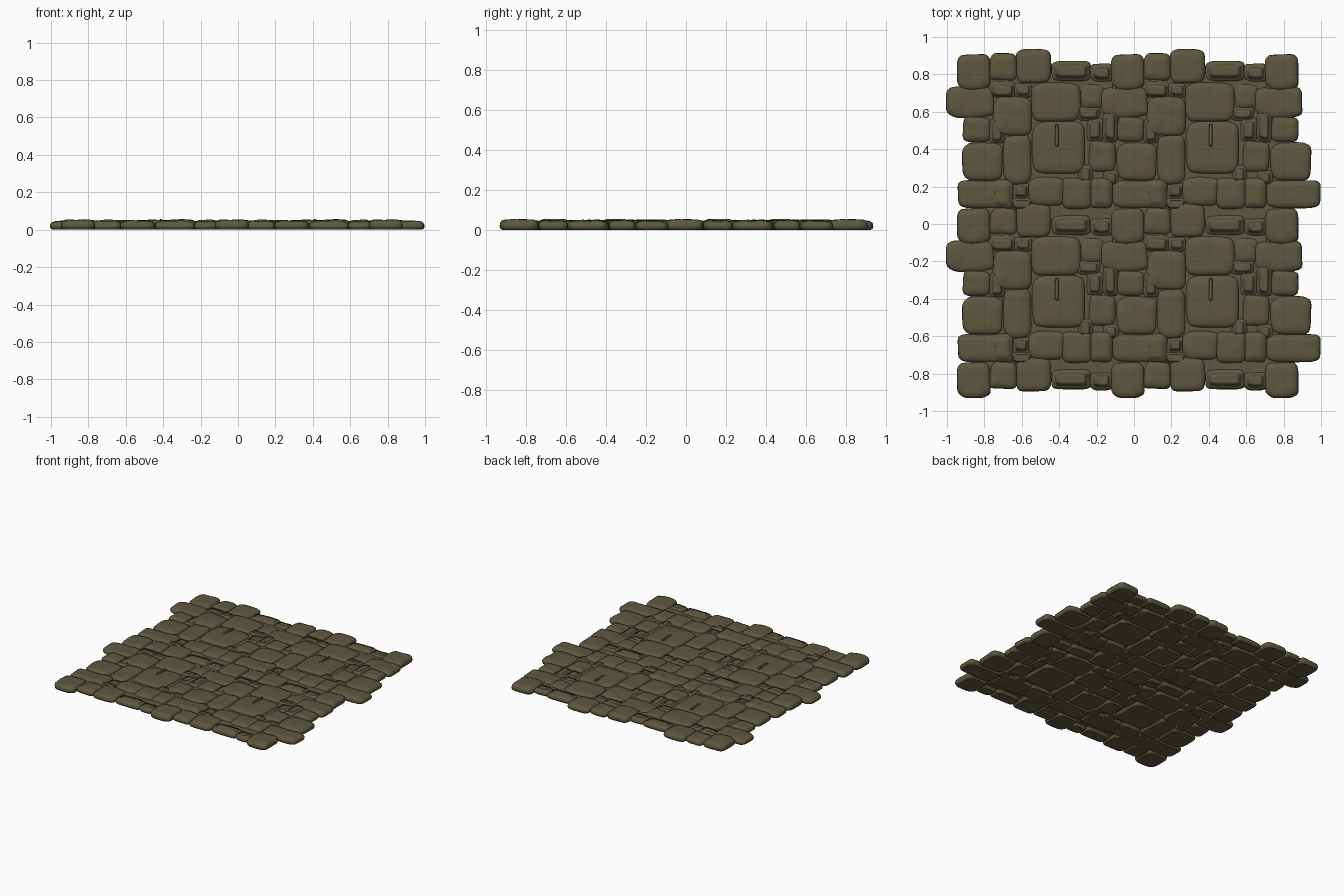
import bpy, bmesh, math, random
from mathutils import Vector, noise

if "Cube" in bpy.data.objects:
    bpy.data.objects.remove(bpy.data.objects["Cube"])

random.seed(4)
STEP = 0.823          # the paving repeats at this pitch in x and y
SEG = 36

stone_mat = bpy.data.materials.new("olive stone")
stone_mat.diffuse_color = (0.112, 0.098, 0.05, 1)
stone_mat.use_nodes = True
stone_mat.node_tree.nodes["Principled BSDF"].inputs["Base Color"].default_value = stone_mat.diffuse_color


def stone_mesh(name, box, h, seed):
    """Rounded, slightly lumpy cobble with a flat underside."""
    x0, x1, y0, y1 = box
    cx, cy, a, b = (x0 + x1) / 2, (y0 + y1) / 2, (x1 - x0) / 2 + .003, (y1 - y0) / 2 + .003
    m = min(a, b)
    off = Vector((seed * 7.3, seed * 3.1, 0))
    # (inset from outline, height)
    rings = [(.014, 0), (.003, .008), (0, .4 * h), (.003, .68 * h), (.012, .86 * h),
             (.026, .955 * h), (.45 * m, .985 * h), (.75 * m, h)]
    bm = bmesh.new()
    loops = []
    for inset, z in rings:
        loop = []
        for i in range(SEG):
            t = 2 * math.pi * i / SEG
            c, s = math.cos(t), math.sin(t)
            x = math.copysign(abs(c) ** .42, c)
            y = math.copysign(abs(s) ** .42, s)
            # lumpy outline
            w = 1 + .10 * noise.noise(Vector((c * 1.1, s * 1.1, 0)) + off) * (.06 / max(m, .06)) ** .5
            px, py = x * (a - min(inset, .8 * a)) * w, y * (b - min(inset, .8 * b)) * w
            # gentle undulation of the upper face
            dz = 0 if z < .5 * h else .005 * noise.noise(Vector((px, py, 0)) * 14 + off)
            loop.append(bm.verts.new((cx + px, cy + py, z + dz)))
        loops.append(loop)
    for lo, up in zip(loops, loops[1:]):
        for i in range(SEG):
            j = (i + 1) % SEG
            bm.faces.new((lo[i], lo[j], up[j], up[i]))
    top = bm.verts.new((cx, cy, h + .005 * noise.noise(off)))
    for i in range(SEG):
        bm.faces.new((loops[-1][i], loops[-1][(i + 1) % SEG], top))
    base = bm.faces.new(loops[0][::-1])
    for f in bm.faces:
        f.smooth = True
    for e in base.edges:
        e.smooth = False
    me = bpy.data.meshes.new(name)
    bm.to_mesh(me)
    bm.free()
    me.materials.append(stone_mat)
    return me


def lay(name, boxes, nx, ny, hmin, hmax):
    """Make each stone once and repeat it over the paving grid."""
    for k, box in enumerate(boxes):
        me = stone_mesh(name, box, random.uniform(hmin, hmax), k + len(name))
        for i in range(nx):
            for j in range(ny):
                ob = bpy.data.objects.new(name, me)
                ob.location = (i * STEP, -j * STEP, 0)
                bpy.context.collection.objects.link(ob)


# corner stones
lay("corner_stone", [(-.94, -.77, .72, .905)], 3, 3, .054, .055)

# stones of the cross rows
lay("row_stone", [
    (-.77, -.63, .765, .91), (-.63, -.445, .755, .932),
    (-.44, -.23, .765, .87), (-.23, -.115, .76, .855)], 2, 3, .046, .054)

# stones of the upright columns, ragged at both sides
lay("column_stone", [
    (-.997, -.75, .57, .735), (-.912, -.77, .44, .57),
    (-.912, -.70, .235, .435), (-.94, -.65, .085, .235)], 3, 2, .043, .050)

# large stones within each bay
lay("bay_stone", [
    (-.755, -.55, .47, .68), (-.55, -.285, .55, .755),
    (-.545, -.26, .27, .55), (-.695, -.55, .215, .475),
    (-.24, -.10, .28, .44), (-.56, -.37, .10, .25),
    (-.385, -.225, .08, .25), (-.235, -.115, .085, .245),
    (-.76, -.645, .085, .235)], 2, 2, .049, .055)

# small filler stones
lay("filler_stone", [
    (-.64, -.545, .675, .755), (-.775, -.63, .665, .765),
    (-.285, -.16, .62, .75), (-.305, -.18, .55, .63),
    (-.255, -.165, .44, .565), (-.17, -.085, .44, .60),
    (-.30, -.22, .215, .315), (-.65, -.555, .13, .22),
    (-.775, -.69, .43, .57), (-.165, -.08, .20, .29),
    (-.66, -.54, .07, .14), (-.12, -.09, .59, .76)], 2, 2, .040, .049)

# narrow ridge on the largest stone
lay("stone_ridge", [(-.428, -.398, .41, .54)], 2, 2, .055, .056)

# bedding that closes the joints
bm = bmesh.new()
bmesh.ops.create_cube(bm, size=1)
bed_mesh = bpy.data.meshes.new("joint_bedding")
bm.to_mesh(bm and bed_mesh)
bm.free()
bed_mesh.materials.append(stone_mat)
bed = bpy.data.objects.new("joint_bedding", bed_mesh)
bed.scale = (1.70, 1.62, .012)
bed.location = (-.025, -.02, .027)
bpy.context.collection.objects.link(bed)
